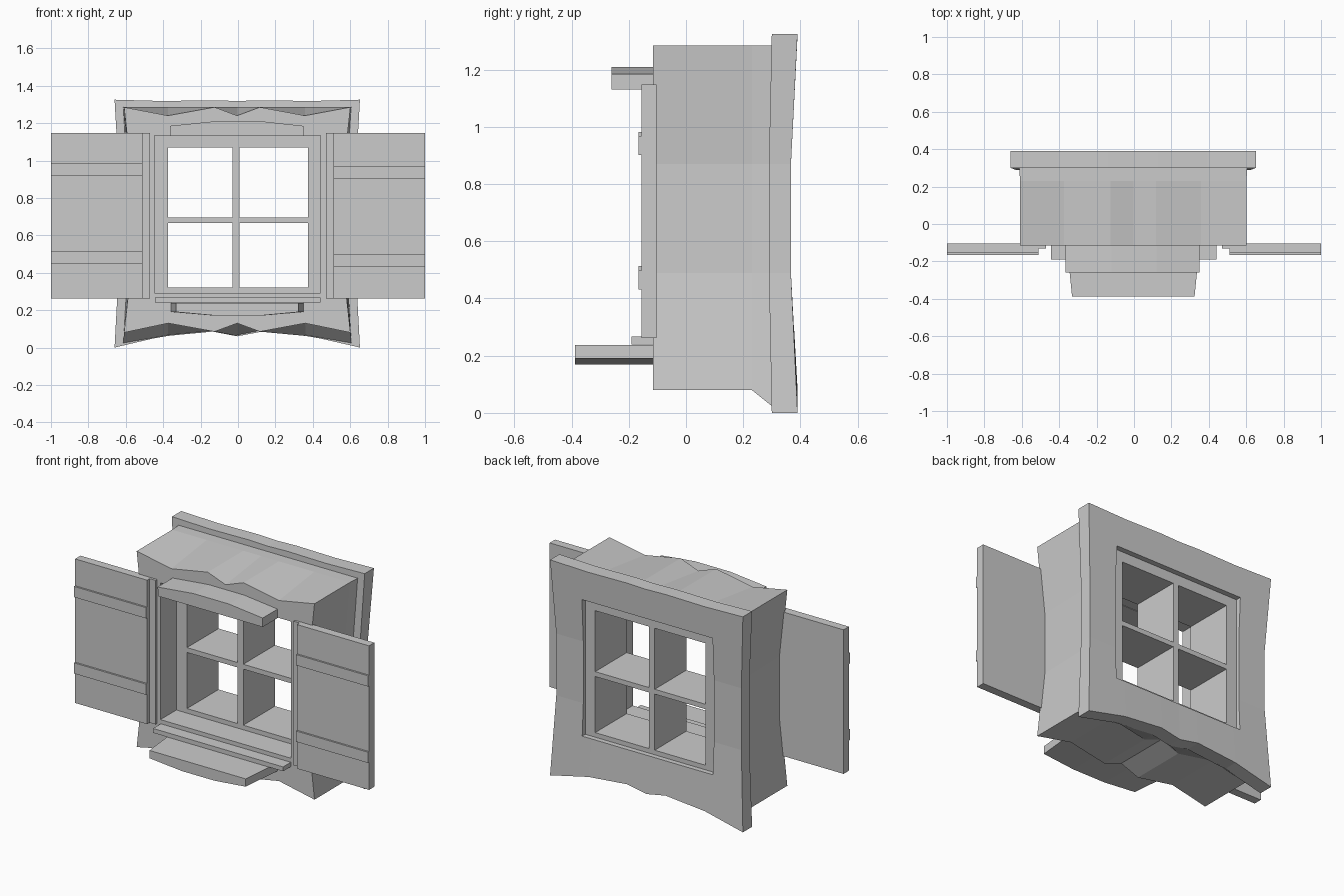
import bpy, bmesh

if "Cube" in bpy.data.objects:
    bpy.data.objects.remove(bpy.data.objects["Cube"])

XS = [-1.0, -0.61, -0.2, 0.0, 0.2, 0.6, 1.0]      # column positions, fraction of half width


def make(name, bm):
    bmesh.ops.recalc_face_normals(bm, faces=bm.faces)
    me = bpy.data.meshes.new(name)
    bm.to_mesh(me)
    bm.free()
    ob = bpy.data.objects.new(name, me)
    bpy.context.collection.objects.link(ob)
    return ob


def box(name, x0, x1, y0, y1, z0, z1):
    bm = bmesh.new()
    bmesh.ops.create_cube(bm, size=1)
    for v in bm.verts:
        v.co = ((x0 + x1) / 2 + v.co.x * (x1 - x0),
                (y0 + y1) / 2 + v.co.y * (y1 - y0),
                (z0 + z1) / 2 + v.co.z * (z1 - z0))
    return make(name, bm)


def slab(name, layers):
    """Solid lofted through 7x4 grids: (half width, pinch, end y, middle y, bottom zs, top zs)."""
    bm = bmesh.new()
    grids = []
    for hw, pinch, y_end, y_mid, low, high in layers:
        rows = []
        for r in range(4):
            s, y = (pinch, y_mid) if r in (1, 2) else (1, y_end)
            zs = [low, [0.49] * 7, [0.87] * 7, high][r]
            rows.append([bm.verts.new((x * hw * s - 0.004, y, z)) for x, z in zip(XS, zs)])
        grids.append(rows)
    for g in (grids[0], grids[-1]):
        for r in range(3):
            for c in range(6):
                bm.faces.new((g[r][c], g[r][c + 1], g[r + 1][c + 1], g[r + 1][c]))

    def rim(g):
        return g[0] + [g[1][6], g[2][6]] + g[3][::-1] + [g[2][0], g[1][0]]
    for a, b in zip(grids, grids[1:]):
        ra, rb = rim(a), rim(b)
        for i in range(18):
            j = (i + 1) % 18
            bm.faces.new((ra[i], ra[j], rb[j], rb[i]))
    return make(name, bm)


def prism(name, profile, y0, y1, taper=1.0):
    """Extrude an xz profile from y0 (front, narrowed by taper) to y1."""
    bm = bmesh.new()
    front = [bm.verts.new((x * taper, y0, z)) for x, z in profile]
    back = [bm.verts.new((x, y1, z)) for x, z in profile]
    bm.faces.new(front)
    bm.faces.new(back)
    n = len(profile)
    for i in range(n):
        j = (i + 1) % n
        bm.faces.new((front[i], front[j], back[j], back[i]))
    return make(name, bm)


# Wavy wall block and the flared back plate behind it
zig_low = [0.08, 0.13, 0.085, 0.13, 0.085, 0.13, 0.08]
zig_high = [1.285, 1.24, 1.285, 1.24, 1.285, 1.24, 1.285]
flat_high = [1.285] * 7
plate_low = [0.0, 0.06, 0.085, 0.06, 0.085, 0.06, 0.0]
flare_low = [0.02, 0.062, 0.087, 0.062, 0.087, 0.062, 0.02]
plate_high = [1.325, 1.318, 1.322, 1.318, 1.322, 1.318, 1.325]
wall = slab("wall_block", [
    (0.605, 0.925, -0.115, -0.115, zig_low, zig_high),
    (0.605, 0.94, 0.23, 0.23, zig_low, flat_high),
    (0.61, 0.96, 0.305, 0.305, flare_low, flat_high)])
plate = slab("back_plate", [
    (0.656, 0.96, 0.30, 0.29, plate_low, plate_high),
    (0.656, 0.96, 0.39, 0.367, plate_low, plate_high)])

# Window opening through both
cutter = box("opening_cutter", -0.447, 0.442, -0.5, 0.6, 0.292, 1.133)
cutter.hide_render = True
cutter.hide_viewport = True
for ob in (wall, plate):
    m = ob.modifiers.new("opening", 'BOOLEAN')
    m.operation = 'DIFFERENCE'
    m.solver = 'EXACT'
    m.object = cutter

# Deep window frame and glazing bars
FY = (0.04, 0.347)
box("frame_left", -0.46, -0.375, *FY, 0.28, 1.145)
box("frame_right", 0.375, 0.455, *FY, 0.28, 1.145)
box("frame_top", -0.375, 0.375, *FY, 1.07, 1.145)
box("frame_bottom", -0.375, 0.375, *FY, 0.28, 0.32)
box("glazing_bar_upright", -0.03, 0.008, *FY, 0.32, 1.07)
box("glazing_bar_left", -0.375, -0.03, *FY, 0.665, 0.695)
box("glazing_bar_right", 0.008, 0.375, *FY, 0.665, 0.695)

# Sill, arched lintel and tapered lower ledge
box("sill", -0.445, 0.44, -0.19, -0.1, 0.24, 0.267)
prism("lintel", [(-0.36, 1.13), (-0.365, 1.185), (-0.12, 1.21), (0.12, 1.21),
                 (0.35, 1.185), (0.35, 1.13)], -0.26, -0.1)
prism("lower_ledge", [(-0.36, 0.238), (-0.36, 0.19), (-0.12, 0.17), (0.12, 0.17),
                      (0.352, 0.19), (0.352, 0.238)], -0.388, -0.1, 0.92)

# Open shutters with hinge strips and battens
for side, s, dz in (("left", -1, 0.015), ("right", 1, 0.0)):
    def sbox(name, a, b, y0, y1, z0, z1):
        lo, hi = sorted((s * a, s * b))
        return box(f"{side}_{name}", lo, hi, y0, y1, z0, z1)
    sbox("shutter_panel", 0.51, 1.0, -0.155, -0.103, 0.262, 1.148)
    sbox("hinge_strip", 0.47, 0.512, -0.13, -0.103, 0.262, 1.148)
    for i, z in enumerate((0.432, 0.902)):
        sbox(f"shutter_batten_{i + 1}", 0.51, 1.0, -0.166, -0.15, z + dz, z + dz + 0.066)
